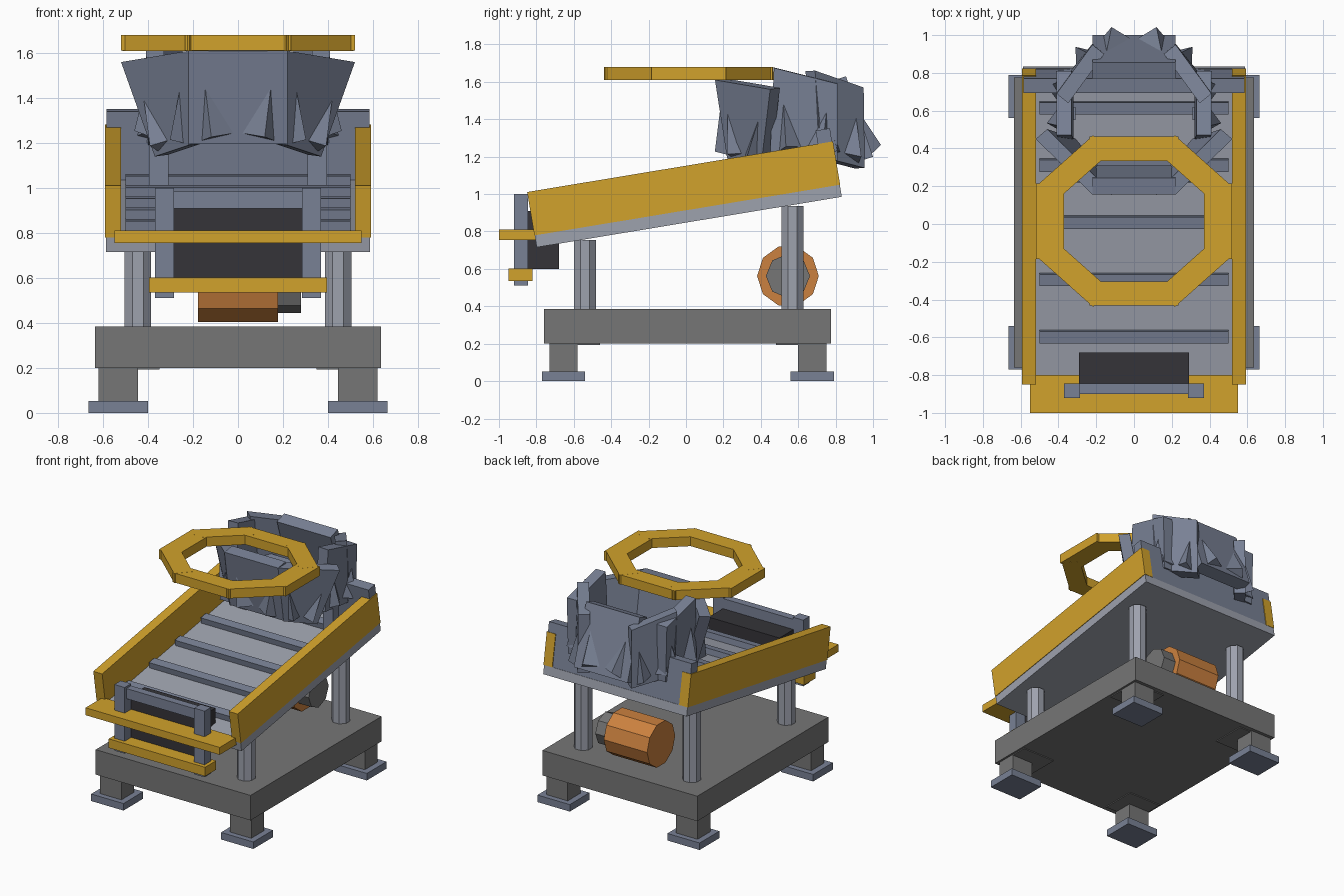
import bpy, bmesh
from math import radians, pi, atan2, hypot
from mathutils import Vector, Matrix

if "Cube" in bpy.data.objects:
    bpy.data.objects.remove(bpy.data.objects["Cube"])

def material(name, col):
    m = bpy.data.materials.new(name)
    m.diffuse_color = (*col, 1)
    m.use_nodes = True
    m.node_tree.nodes["Principled BSDF"].inputs["Base Color"].default_value = m.diffuse_color
    return m

YELLOW = material("yellow", (0.64, 0.36, 0.025))
STEEL = material("steel", (0.19, 0.22, 0.30))
PALE = material("pale_steel", (0.34, 0.36, 0.42))
DARK = material("dark", (0.035, 0.034, 0.04))
COPPER = material("copper", (0.60, 0.22, 0.05))
GREY = material("grey", (0.18, 0.18, 0.18))

def finish(name, bm, mat):
    bmesh.ops.recalc_face_normals(bm, faces=bm.faces)
    me = bpy.data.meshes.new(name)
    bm.to_mesh(me)
    bm.free()
    me.materials.append(mat)
    ob = bpy.data.objects.new(name, me)
    bpy.context.collection.objects.link(ob)
    return ob

def box(name, x, y, z, mat, frame=Matrix()):
    """Box from (min, max) ranges, placed in an optional frame."""
    bm = bmesh.new()
    bmesh.ops.create_cube(bm, size=1)
    for v in bm.verts:
        v.co = frame @ Vector([(a + b) / 2 + c * (b - a) for (a, b), c in zip((x, y, z), v.co)])
    return finish(name, bm, mat)

def pair(name, x, y, z, mat, frame=Matrix()):
    box(name + "_right", x, y, z, mat, frame)
    box(name + "_left", (-x[1], -x[0]), y, z, mat, frame)

def cylinder(name, centre, r, depth, sides, mat, axis="Z"):
    bm = bmesh.new()
    bmesh.ops.create_cone(bm, cap_ends=True, segments=sides, radius1=r, radius2=r, depth=depth)
    rot = Matrix.Rotation(pi / 2, 4, "Y") if axis == "X" else Matrix.Rotation(pi / sides, 4, "Z")
    bm.transform(Matrix.Translation(centre) @ rot)
    return finish(name, bm, mat)

# Base with feet
box("base", (-.635, .635), (-.76, .775), (.2, .385), GREY)
for end, y in (("front", -.655), ("back", .675)):
    pair(end + "_leg", (.445, .62), (y - .075, y + .075), (.05, .2), GREY)
    pair(end + "_foot_pad", (.4, .665), (y - .115, y + .115), (0, .052), STEEL)
for end, y in (("front", (-.72, -.46)), ("back", (.48, .74))):
    pair(end + "_leg_plate", (.35, .62), y, (.193, .205), GREY)

# Posts carrying the tray
for side, s in (("right", 1), ("left", -1)):
    cylinder("front_post_" + side, (s * .445, -.54, .57), .064, .37, 8, PALE)
    cylinder("back_post_" + side, (s * .445, .57, .66), .064, .55, 8, PALE)

# Motor
cylinder("motor", (0, .545, .562), .165, .355, 10, COPPER, "X")
cylinder("motor_shaft", (.19, .545, .562), .118, .18, 8, GREY, "X")

# Sloping tray
tray = Matrix.Translation((0, -.80, .715)) @ Matrix.Rotation(radians(9.4), 4, "X")
box("deck", (-.588, .588), (.002, 1.655), (0, .065), PALE, tray)
pair("side_rail", (.52, .592), (0, 1.657), (.065, .3), YELLOW, tray)
box("back_wall", (-.585, .585), (1.575, 1.652), (.06, .372), STEEL, tray)
for i in range(5):
    y = .22 + .307 * i
    box(f"slat_{i + 1}", (-.5, .5), (y - .032, y + .032), (.06, .108), STEEL, tray)

# Front grille and bumpers
box("grille", (-.29, .29), (-.845, -.68), (.6, .91), DARK)
pair("grille_post", (.285, .37), (-.92, -.845), (.51, 1.0), STEEL)
box("grille_crossbar", (-.29, .29), (-.9, -.845), (.91, .985), STEEL)
box("upper_bumper", (-.55, .55), (-1.0, -.8), (.755, .81), YELLOW)
box("lower_bumper", (-.395, .395), (-.95, -.82), (.535, .602), YELLOW)

# Ring of eight overlapping bars
corners = [(.2, .383), (.445, .165), (.445, -.165), (.2, -.383)]
corners += [(-x, -y) for x, y in corners]
for i, a in enumerate(corners):
    b = corners[(i + 1) % 8]
    dx, dy = b[0] - a[0], b[1] - a[1]
    half = hypot(dx, dy) / 2 + .035
    f = Matrix.Translation(((a[0] + b[0]) / 2, (a[1] + b[1]) / 2 + .015, 0)) @ Matrix.Rotation(atan2(dy, dx), 4, "Z")
    w = .075 if abs(dx) < .01 else .064
    h = .0005 * (i % 2)
    box(f"ring_bar_{i + 1}", (-half, half), (-w, w), (1.61 + h, 1.68 - h), YELLOW, f)

# Hopper: thick plates around an octagon, each with two teeth outside
def plate(name, quad, thick):
    q = [Vector(p) for p in quad]                 # outer face: bottom a, bottom b, top b, top a
    n = (q[1] - q[0]).cross(q[3] - q[0]).normalized()
    if n.dot(sum(q, Vector()) / 4 - Vector((0, .58, 1.4))) < 0:
        n = -n
    bm = bmesh.new()
    vs = [bm.verts.new(p) for p in q] + [bm.verts.new(p - n * thick) for p in q]
    for f in ((0, 1, 2, 3), (4, 5, 6, 7), (0, 1, 5, 4), (1, 2, 6, 5), (2, 3, 7, 6), (3, 0, 4, 7)):
        bm.faces.new([vs[i] for i in f])
    for flip in (False, True):
        tooth = []
        for u, v, h in ((.12, .03, -.01), (.16, .68, -.01), (.49, .12, -.01), (.23, .1, .06)):
            u = 1 - u if flip else u
            p = q[0].lerp(q[1], u).lerp(q[3].lerp(q[2], u), v)
            tooth.append(bm.verts.new(p + n * h))
        for f in ((0, 1, 2), (0, 1, 3), (1, 2, 3), (2, 0, 3)):
            bm.faces.new([tooth[i] for i in f])
    return finish(name, bm, STEEL)

plate("hopper_front_plate", [(-.22, .22, 1.195), (.22, .22, 1.195), (.22, .155, 1.61), (-.22, .155, 1.61)], .09)
plate("hopper_back_plate", [(.22, 1.0, 1.2), (-.22, 1.0, 1.2), (-.22, .855, 1.63), (.22, .855, 1.63)], .09)
halves = {
    "front_corner": [(.22, .22, 1.19), (.37, .4, 1.14), (.52, .45, 1.56), (.22, .155, 1.61)],
    "side": [(.40, .45, 1.22), (.40, .81, 1.18), (.41, .81, 1.59), (.41, .47, 1.675)],
    "back_corner": [(.41, .72, 1.2), (.22, .955, 1.14), (.22, .95, 1.57), (.41, .69, 1.66)],
}
for name, quad in halves.items():
    plate(f"hopper_{name}_plate_right", quad, .08)
    plate(f"hopper_{name}_plate_left", [(-x, y, z) for x, y, z in quad], .08)

# Struts holding the hopper above the deck
pair("hopper_strut", (.31, .395), (.55, .62), (.99, 1.25), STEEL)
